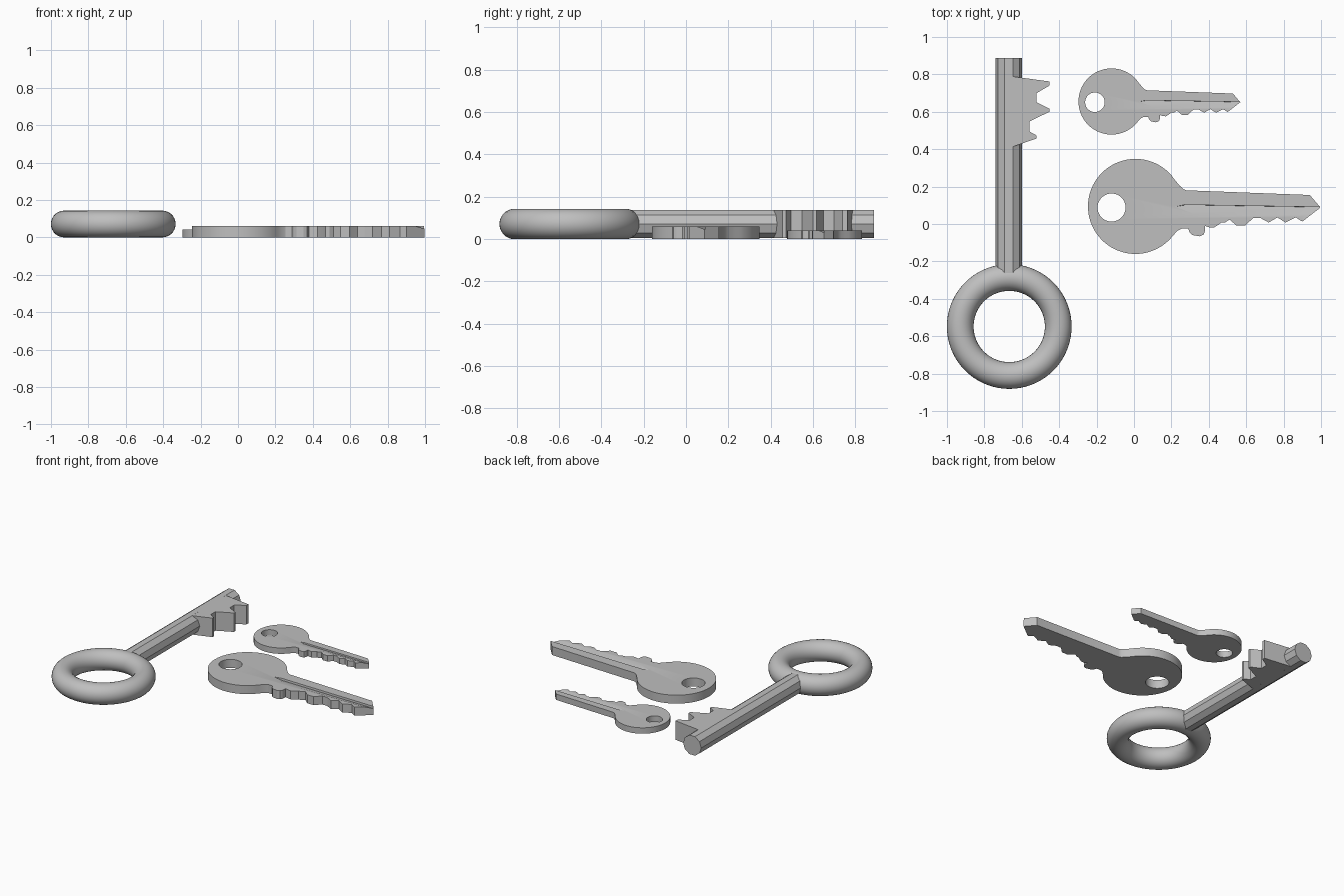
import bpy, bmesh, math

if "Cube" in bpy.data.objects:
    bpy.data.objects.remove(bpy.data.objects["Cube"])

steel = bpy.data.materials.new("steel grey")
steel.diffuse_color = (0.52, 0.52, 0.52, 1)
steel.use_nodes = True
steel.node_tree.nodes["Principled BSDF"].inputs["Base Color"].default_value = steel.diffuse_color


def mesh_object(name, bm):
    bmesh.ops.recalc_face_normals(bm, faces=bm.faces)
    me = bpy.data.meshes.new(name)
    bm.to_mesh(me)
    bm.free()
    me.materials.append(steel)
    ob = bpy.data.objects.new(name, me)
    bpy.context.collection.objects.link(ob)
    return ob


def prism(name, outline, z0, z1):
    """Extrude a flat outline from z0 up to z1."""
    bm = bmesh.new()
    face = bm.faces.new([bm.verts.new((x, y, z0)) for x, y in outline])
    new = bmesh.ops.extrude_face_region(bm, geom=[face])["geom"]
    verts = [g for g in new if isinstance(g, bmesh.types.BMVert)]
    bmesh.ops.translate(bm, verts=verts, vec=(0, 0, z1 - z0))
    return mesh_object(name, bm)


def activate(ob):
    bpy.ops.object.select_all(action='DESELECT')
    ob.select_set(True)
    bpy.context.view_layer.objects.active = ob


def smooth(ob, angle=25):
    activate(ob)
    bpy.ops.object.shade_smooth_by_angle(angle=math.radians(angle))


def cut(ob, cutter):
    mod = ob.modifiers.new("cut", 'BOOLEAN')
    mod.operation, mod.object, mod.solver = 'DIFFERENCE', cutter, 'EXACT'
    activate(ob)
    bpy.ops.object.modifier_apply(modifier=mod.name)
    bpy.data.objects.remove(cutter)


def arc(cx, cy, r, a0, a1, n):
    return [(cx + r * math.cos(math.radians(a0 + (a1 - a0) * i / n)),
             cy + r * math.sin(math.radians(a0 + (a1 - a0) * i / n))) for i in range(n + 1)]


# Flat key blade: shoulder, tip and teeth, measured from the bow centre
BLADE = [(.205, -.149), (.225, -.13), (.246, -.119), (.282, -.119), (.29, -.14),
         (.305, -.153), (.342, -.16), (.362, -.152), (.370, -.138), (.372, -.104),
         (.395, -.112), (.417, -.114), (.44, -.1), (.46, -.085), (.48, -.085),
         (.502, -.07), (.52, -.085), (.54, -.102), (.588, -.102), (.61, -.08),
         (.63, -.062), (.668, -.062), (.712, -.086), (.759, -.059), (.802, -.086),
         (.857, -.059), (.892, -.081), (.989, -.006), (.932, .061), (.272, .086),
         (.255, .093), (.235, .112), (.21, .142)]
THICK = .06


def flat_key(name, x, y, scale):
    key = prism(name, arc(0, 0, .254, 40.5, 322, 72) + BLADE[1:], 0, THICK)
    # Ring hole through the bow
    cut(key, prism("hole_cutter", arc(-.128, -.006, .075, 0, 352.5, 47), -.1, .2))
    # Shallow groove: steep upper wall, sloping lower side, pointed start
    bm = bmesh.new()
    top = THICK + .0005
    pts = [(.21, -.002, top), (.26, .009, top), (.32, -.044, top), (1.1, -.005, top),
           (1.1, -.044, top), (.27, .008, THICK - .014), (1.1, -.006, THICK - .014)]
    bmesh.ops.convex_hull(bm, input=[bm.verts.new(p) for p in pts])
    cut(key, mesh_object("groove_cutter", bm))
    key.location = (x, y, 0)
    key.scale = (scale,) * 3
    smooth(key)


flat_key("large_flat_key", .008, .094, 1)
flat_key("small_flat_key", -.12, .655, .696)

# Old fashioned key: ring handle
bpy.ops.mesh.primitive_torus_add(major_segments=72, minor_segments=28, major_radius=.262,
                                 minor_radius=.0715, location=(-.667, -.548, .0715))
ring = bpy.context.object
ring.name = "ring_handle"
ring.data.materials.append(steel)
smooth(ring, 60)

# Ten sided shaft, with its near end sunk in the ring
shaft = prism("key_shaft", arc(0, 0, .0705, 0, 324, 9), 0, 1.158)
shaft.rotation_euler = (math.radians(90), 0, 0)
shaft.location = (-.67, .888, .0715)

# Notched bit on the side of the shaft
prism("key_bit", [(-.66, .792), (-.644, .788), (-.452, .762), (-.452, .74), (-.52, .70),
                  (-.52, .65), (-.452, .617), (-.452, .60), (-.56, .548), (-.56, .495),
                  (-.52, .473), (-.52, .457), (-.644, .415), (-.66, .41)], .0045, .1385)
